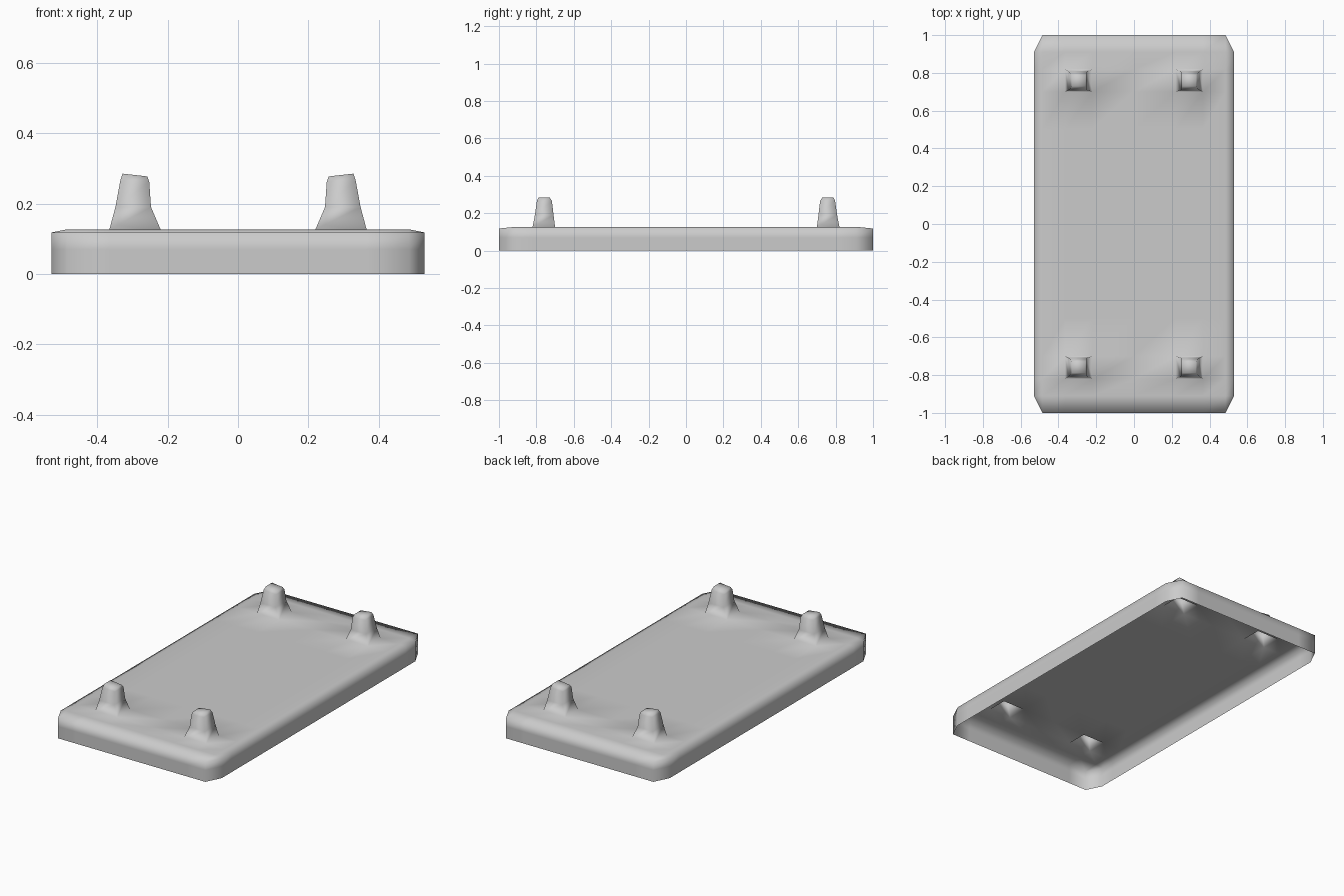
import bpy
import bmesh

cube = bpy.data.objects.get("Cube")
if cube:
    bpy.data.objects.remove(cube, do_unlink=True)

grey = bpy.data.materials.new("plain_grey")
grey.use_nodes = True
grey.diffuse_color = (0.6, 0.6, 0.6, 1)
grey.node_tree.nodes["Principled BSDF"].inputs["Base Color"].default_value = (0.6, 0.6, 0.6, 1)

RIM_Z, TOP_Z, MID_Z = 0.118, 0.127, 0.07


def mirrored(values):
    return sorted({s * v for v in values for s in (-1, 1)})


# Grid lines of the top plate: centre, peg edges, rim
xs = mirrored([0, 0.22, 0.365, 0.485, 0.53])
ys = mirrored([0.5, 0.70, 0.82, 0.91, 1.0])
# Peg levels: inner x, outer x, inner y, outer y, inner z, outer z
peg_levels = [
    (0.247, 0.348, 0.708, 0.808, 0.19, 0.19),
    (0.252, 0.334, 0.717, 0.797, 0.262, 0.266),
    (0.257, 0.328, 0.73, 0.788, 0.277, 0.285),
]

bm = bmesh.new()

# Slightly domed top plate with cut corners
last_x, last_y = len(xs) - 1, len(ys) - 1
grid = {}
for i, x in enumerate(xs):
    for j, y in enumerate(ys):
        edge_x, edge_y = i in (0, last_x), j in (0, last_y)
        if not (edge_x and edge_y):
            z = RIM_Z if edge_x or edge_y else TOP_Z
            grid[i, j] = bm.verts.new((x, y, z))

peg_faces = []
for i in range(last_x):
    for j in range(last_y):
        keys = [(i, j), (i + 1, j), (i + 1, j + 1), (i, j + 1)]
        face = bm.faces.new([grid[k] for k in keys if k in grid])
        centre = face.calc_center_median()
        if 0.22 < abs(centre.x) < 0.365 and 0.70 < abs(centre.y) < 0.82:
            peg_faces.append(face)

# Side wall, open underneath
rim = [e for e in bm.edges if e.is_boundary]
for z in (MID_Z, 0):
    made = bmesh.ops.extrude_edge_only(bm, edges=rim)["geom"]
    verts = [g for g in made if isinstance(g, bmesh.types.BMVert)]
    for v in verts:
        v.co.z = z
    rim = [g for g in made if isinstance(g, bmesh.types.BMEdge) and g.is_boundary
           and all(v in verts for v in g.verts)]

# Four hollow tapered pegs growing out of the plate
for face in peg_faces:
    base = list(face.verts)
    bm.faces.remove(face)
    ring = base
    for x0, x1, y0, y1, z0, z1 in peg_levels:
        upper = []
        for v in base:
            outer_x, outer_y = abs(v.co.x) > 0.29, abs(v.co.y) > 0.76
            x = (x1 if outer_x else x0) * (1 if v.co.x > 0 else -1)
            y = (y1 if outer_y else y0) * (1 if v.co.y > 0 else -1)
            upper.append(bm.verts.new((x, y, z1 if outer_x else z0)))
        for k in range(4):
            n = (k + 1) % 4
            bm.faces.new((ring[k], ring[n], upper[n], upper[k]))
        ring = upper
    bm.faces.new(ring)

bmesh.ops.recalc_face_normals(bm, faces=bm.faces[:])
bm.faces.ensure_lookup_table()
top = max(bm.faces, key=lambda f: f.calc_center_median().z)
if top.normal.z < 0:
    bmesh.ops.reverse_faces(bm, faces=bm.faces[:])
for f in bm.faces:
    f.smooth = True

mesh = bpy.data.meshes.new("pegged_tray")
bm.to_mesh(mesh)
bm.free()
mesh.materials.append(grey)
tray = bpy.data.objects.new("pegged_tray", mesh)
bpy.context.collection.objects.link(tray)
